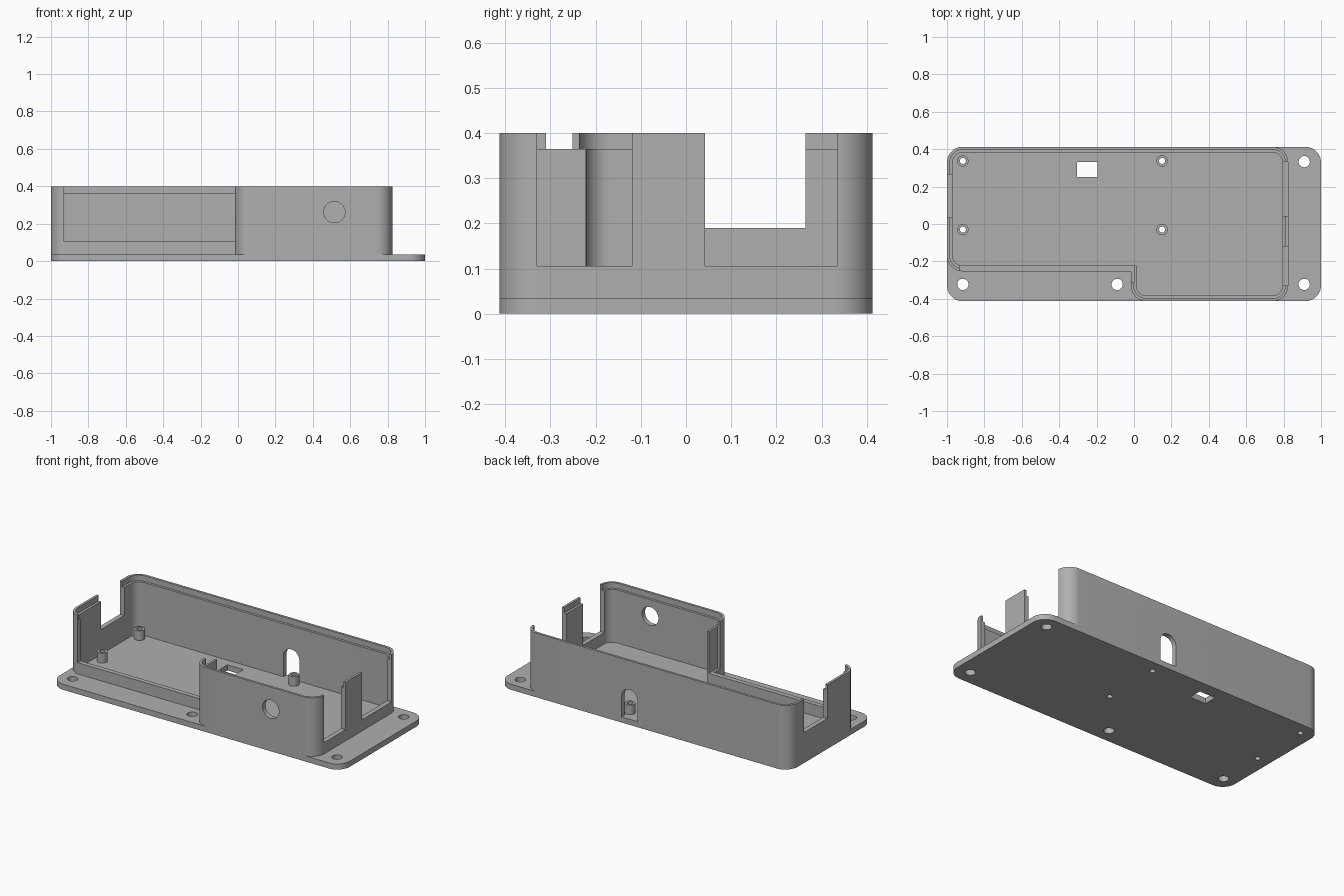
import bpy, bmesh, math
from mathutils import Matrix, Vector

if "Cube" in bpy.data.objects:
    bpy.data.objects.remove(bpy.data.objects["Cube"], do_unlink=True)

GREY = (0.43, 0.43, 0.43, 1)
mat = bpy.data.materials.new("plain grey")
mat.use_nodes = True
mat.diffuse_color = GREY
mat.node_tree.nodes["Principled BSDF"].inputs["Base Color"].default_value = GREY

FLOOR, STEP, TOP = 0.035, 0.365, 0.4
THICK, R, HALF = 0.03, 0.085, 0.413


def make(name, bm):
    bmesh.ops.recalc_face_normals(bm, faces=bm.faces)
    mesh = bpy.data.meshes.new(name)
    bm.to_mesh(mesh)
    bm.free()
    ob = bpy.data.objects.new(name, mesh)
    ob.data.materials.append(mat)
    bpy.context.collection.objects.link(ob)
    return ob


def outline(corners, inset=0.0, steps=10):
    """Rounded outline; each corner is x, y, inward signs, radius."""
    pts = []
    for x, y, sx, sy, r in corners:
        if r == 0:
            pts.append((x + sx * inset, y + sy * inset))
            continue
        centre = Vector((x + sx * r, y + sy * r))
        # counter-clockwise sweep that ends on the next side
        start = math.atan2(-sy, -sx) - math.pi / 4
        for i in range(steps + 1):
            a = start + math.pi / 2 * i / steps
            pts.append((centre.x + (r - inset) * math.cos(a),
                        centre.y + (r - inset) * math.sin(a)))
    return pts


def loft(name, rings, closed):
    """Skin (points, z) rings; closed joins last to first, otherwise caps."""
    bm = bmesh.new()
    loops = [[bm.verts.new((x, y, z)) for x, y in pts] for pts, z in rings]
    pairs = list(zip(loops, loops[1:]))
    if closed:
        pairs.append((loops[-1], loops[0]))
    else:
        bm.faces.new(loops[0])
        bm.faces.new(loops[-1])
    for a, b in pairs:
        for i in range(len(a)):
            j = (i + 1) % len(a)
            bm.faces.new((a[i], a[j], b[j], b[i]))
    return make(name, bm)


def box(x0, x1, y0, y1, z0, z1):
    bm = bmesh.new()
    size = Matrix.Diagonal((x1 - x0, y1 - y0, z1 - z0, 1))
    mid = Matrix.Translation(((x0 + x1) / 2, (y0 + y1) / 2, (z0 + z1) / 2))
    bmesh.ops.create_cube(bm, size=1, matrix=mid @ size)
    return make("cutter", bm)


def rod(centre, radius, depth, axis="Z"):
    bm = bmesh.new()
    turn = Matrix.Rotation(math.pi / 2, 4, "X") if axis == "Y" else Matrix()
    bmesh.ops.create_cone(bm, cap_ends=True, segments=32, radius1=radius, radius2=radius,
                          depth=depth, matrix=Matrix.Translation(centre) @ turn)
    return make("cutter", bm)


def activate(ob):
    bpy.ops.object.select_all(action="DESELECT")
    ob.select_set(True)
    bpy.context.view_layer.objects.active = ob


def cut(target, cutter):
    cutter.hide_render = True
    mod = target.modifiers.new("cut", "BOOLEAN")
    mod.operation, mod.solver, mod.object = "DIFFERENCE", "EXACT", cutter
    activate(target)
    bpy.ops.object.modifier_apply(modifier=mod.name)
    bpy.data.objects.remove(cutter, do_unlink=True)


def smooth(ob):
    activate(ob)
    bpy.ops.object.shade_smooth_by_angle(angle=math.radians(30))


# Base plate with rounded corners
plate_corners = [(-1, -HALF, 1, 1, R), (1, -HALF, -1, 1, R),
                 (1, HALF, -1, -1, R), (-1, HALF, 1, -1, R)]
shape = outline(plate_corners)
plate = loft("base_plate", [(shape, 0), (shape, FLOOR)], False)

# Stepped enclosure wall with a rebated rim
wall_corners = [(-1, -0.253, 1, 1, R), (-0.017, -0.253, 1, 1, 0),
                (-0.017, -HALF, 1, 1, R), (0.825, -HALF, -1, 1, R),
                (0.825, HALF, -1, -1, R), (-1, HALF, 1, -1, R)]
outer, middle, inner = (outline(wall_corners, d) for d in (0, THICK / 2, THICK))
wall = loft("enclosure_wall", [(outer, FLOOR), (outer, TOP), (middle, TOP),
                               (middle, STEP), (inner, STEP), (inner, FLOOR)], True)

# Openings that run up through the rim
cut(wall, box(-0.93, -0.001, -0.31, -0.2, 0.105, 0.5))   # front window
cut(wall, box(0.78, 0.9, -0.33, -0.12, 0.105, 0.5))      # left side, front
cut(wall, box(0.78, 0.9, 0.042, 0.335, 0.105, 0.5))      # left side, back
cut(wall, box(-1.1, -0.95, 0.035, 0.265, 0.19, 0.5))     # right side

# Round front hole and arched back slot
cut(wall, rod((0.515, -0.4, 0.262), 0.057, 0.1, "Y"))
cut(wall, box(0.045, 0.155, 0.35, 0.45, 0.02, 0.165))
cut(wall, rod((0.1, 0.4, 0.165), 0.055, 0.1, "Y"))

# Screw holes and rectangular floor slot
for x, y in ((-0.915, -0.323), (-0.09, -0.323), (0.91, -0.323), (0.91, 0.333)):
    cut(plate, rod((x, y, 0), 0.03, 0.2))
cut(plate, box(-0.305, -0.195, 0.25, 0.332, -0.1, 0.1))

# Hollow standoffs, drilled through the plate
for side, x in (("right", -0.915), ("left", 0.15)):
    for end, y in (("front", -0.03), ("back", 0.337)):
        cut(plate, rod((x, y, 0), 0.016, 0.2))
        post = rod((x, y, (FLOOR + 0.095) / 2), 0.03, 0.095 - FLOOR)
        post.name = f"standoff_{end}_{side}"
        cut(post, rod((x, y, 0), 0.016, 0.4))
        smooth(post)

smooth(plate)
smooth(wall)
